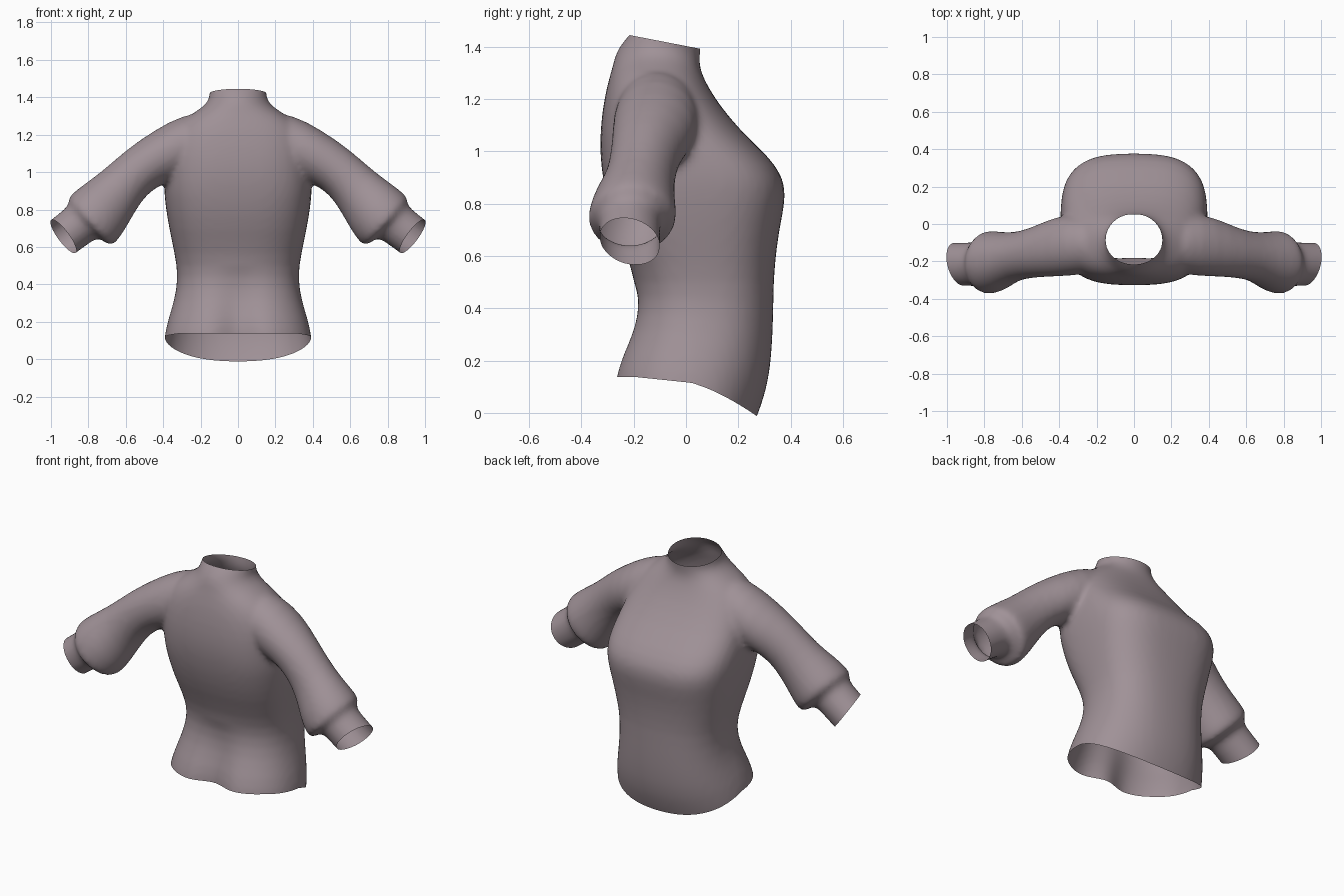
import bpy, bmesh, math
from mathutils import Vector

if "Cube" in bpy.data.objects:
    bpy.data.objects.remove(bpy.data.objects["Cube"], do_unlink=True)

SEG = 28


def power(v, n):
    return math.copysign(abs(v) ** (2 / n), v)


def loft(bm, rings):
    """Skin a list of point rings into a capped tube."""
    rows = [[bm.verts.new(p) for p in ring] for ring in rings]
    for a, b in zip(rows, rows[1:]):
        for i in range(SEG):
            j = (i + 1) % SEG
            bm.faces.new((a[i], a[j], b[j], b[i]))
    bm.faces.new(rows[0][::-1])
    bm.faces.new(rows[-1])


def section(centre, u, v, n):
    """Superelliptic ring around a centre with half axes u and v."""
    angles = [2 * math.pi * i / SEG for i in range(SEG)]
    return [centre + u * power(math.cos(t), n) + v * power(math.sin(t), n) for t in angles]


# Torso levels: height, half width, back y, chest y, squareness
torso = [
    (-0.05, 0.41, -0.31, 0.30, 2.3), (0.10, 0.40, -0.30, 0.315, 2.3),
    (0.20, 0.382, -0.27, 0.335, 2.3), (0.31, 0.345, -0.215, 0.335, 2.4),
    (0.44, 0.32, -0.185, 0.335, 2.5), (0.56, 0.34, -0.21, 0.34, 2.6),
    (0.70, 0.37, -0.27, 0.357, 2.8), (0.82, 0.39, -0.305, 0.385, 2.9),
    (0.90, 0.397, -0.32, 0.375, 3), (0.98, 0.395, -0.33, 0.32, 2.9),
    (1.08, 0.385, -0.33, 0.207, 2.8), (1.20, 0.36, -0.315, 0.112, 2.6),
    (1.28, 0.30, -0.295, 0.068, 2.3), (1.33, 0.215, -0.28, 0.05, 2.1),
    (1.38, 0.15, -0.27, 0.055, 2), (1.43, 0.157, -0.235, 0.062, 2),
    (1.52, 0.14, -0.15, 0.06, 2),
]

# Sleeve sections: upper x z, lower x z, centre y, half depth
sleeve = [
    (0.14, 1.335, 0.12, 1.02, -0.11, 0.13), (0.30, 1.305, 0.27, 0.97, -0.11, 0.165),
    (0.44, 1.23, 0.41, 0.94, -0.12, 0.162), (0.60, 1.12, 0.50, 0.87, -0.155, 0.132),
    (0.72, 1.01, 0.56, 0.77, -0.175, 0.13), (0.82, 0.938, 0.61, 0.68, -0.20, 0.158),
    (0.89, 0.885, 0.66, 0.61, -0.205, 0.172), (0.91, 0.857, 0.695, 0.605, -0.21, 0.162),
    (0.90, 0.825, 0.74, 0.66, -0.215, 0.118), (0.95, 0.785, 0.80, 0.615, -0.215, 0.117),
    (1.00, 0.745, 0.87, 0.565, -0.215, 0.117), (1.06, 0.70, 0.93, 0.52, -0.215, 0.117),
    (1.12, 0.655, 0.99, 0.475, -0.215, 0.117),
]

bm = bmesh.new()
loft(bm, [section(Vector((0, (yb + yf) / 2, z)), Vector((hx, 0, 0)),
                  Vector((0, (yf - yb) / 2, 0)), n) for z, hx, yb, yf, n in torso])
for side in (1, -1):
    rings = []
    for ux, uz, lx, lz, cy, hy in sleeve:
        up, low = Vector((side * ux, cy, uz)), Vector((side * lx, cy, lz))
        rings.append(section((up + low) / 2, (up - low) / 2, Vector((0, hy, 0)), 2))
    loft(bm, rings)
bmesh.ops.recalc_face_normals(bm, faces=bm.faces)
mesh = bpy.data.meshes.new("sweater_form")
bm.to_mesh(mesh)
bm.free()
sweater = bpy.data.objects.new("sweater", mesh)
bpy.context.scene.collection.objects.link(sweater)

# Fuse torso and sleeves into one softened skin
sub = sweater.modifiers.new("round", "SUBSURF")
sub.levels = 1
remesh = sweater.modifiers.new("fuse", "REMESH")
remesh.mode = "VOXEL"
remesh.voxel_size = 0.016
soft = sweater.modifiers.new("soften", "SMOOTH")
soft.factor = 0.5
soft.iterations = 6
bpy.context.view_layer.update()
graph = bpy.context.evaluated_depsgraph_get()
skin = bpy.data.meshes.new_from_object(sweater.evaluated_get(graph))
sweater.modifiers.clear()
sweater.data = skin

# Open the hem, collar and cuffs
bm = bmesh.new()
bm.from_mesh(skin)
cuts = [((0, 0, 0.12), (0, 0, -1)), ((0, -0.2, 1.442), (0, 0.19, 0.98)),
        ((0.933, -0.215, 0.655), (0.78, -0.25, -0.58)),
        ((-0.933, -0.215, 0.655), (-0.78, -0.25, -0.58))]
for point, normal in cuts:
    bmesh.ops.bisect_plane(bm, geom=bm.verts[:] + bm.edges[:] + bm.faces[:],
                           plane_co=point, plane_no=normal, clear_outer=True)

# Let the hem dip at the chest side and crease along the lower spine
for v in bm.verts:
    x, y, z = v.co
    fall = max(0, min(1, (0.5 - z) / 0.38))
    if abs(x) < 0.5 and fall > 0:
        drop = max(0, (y - 0.02) / 0.29) ** 1.3
        back = max(0, min(1, (0.05 - y) / 0.25))
        v.co.z += (0.018 * back - 0.12 * drop) * fall - 0.008 * fall * (1 - back)
        v.co.y -= 0.045 * drop * fall ** 3
        v.co.y += 0.06 * back * fall * math.exp(-(x / 0.11) ** 2)
for f in bm.faces:
    f.smooth = True
bm.to_mesh(skin)
bm.free()

# Mauve grey knit
knit = bpy.data.materials.new("mauve_grey_knit")
knit.use_nodes = True
colour = (0.35, 0.285, 0.31, 1)
knit.diffuse_color = colour
knit.node_tree.nodes["Principled BSDF"].inputs["Base Color"].default_value = colour
skin.materials.clear()
skin.materials.append(knit)
